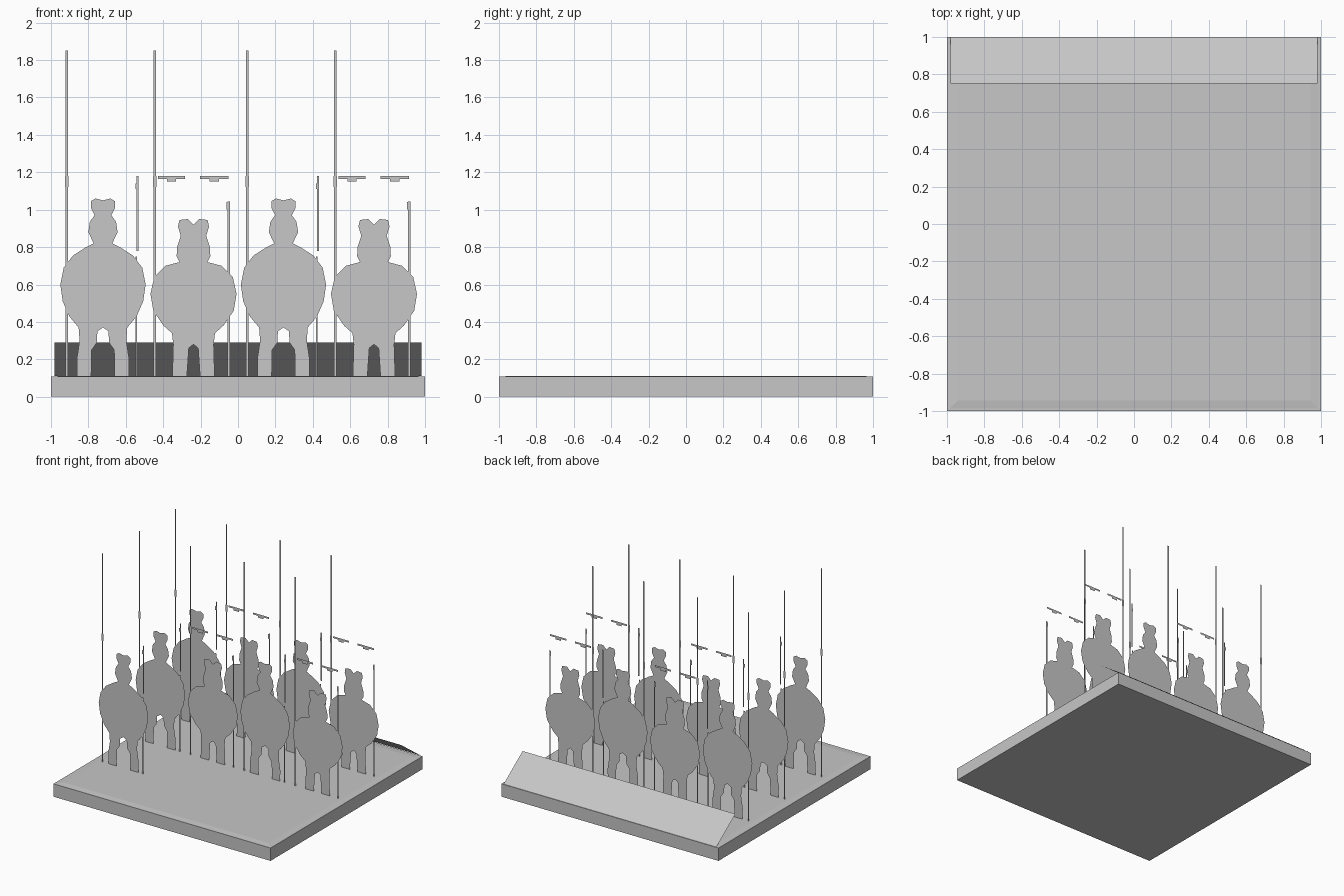
import bpy
import bmesh
from mathutils import Vector

cube = bpy.data.objects.get("Cube")
if cube:
    bpy.data.objects.remove(cube, do_unlink=True)

grey = bpy.data.materials.new("plain grey")
grey.use_nodes = True
grey.diffuse_color = (0.57, 0.57, 0.57, 1)
grey.node_tree.nodes["Principled BSDF"].inputs["Base Color"].default_value = grey.diffuse_color

GROUND = 0.112
ROWS = {"front": -0.476, "middle": 0.01, "rear": 0.484}


def finish(bm, name):
    mesh = bpy.data.meshes.new(name)
    bm.to_mesh(mesh)
    bm.free()
    mesh.materials.append(grey)
    obj = bpy.data.objects.new(name, mesh)
    bpy.context.collection.objects.link(obj)
    return obj


def flat_shapes(name, outlines, place):
    """One flat face per outline; place maps a 2D point into space."""
    bm = bmesh.new()
    for outline in outlines:
        bm.faces.new([bm.verts.new(place(u, v)) for u, v in outline])
    return finish(bm, name)


def bar(u0, u1, v0, v1):
    return [(u0, v0), (u1, v0), (u1, v1), (u0, v1)]


def mirrored(half):
    return half + [(-u, v) for u, v in reversed(half) if u > 0]


def stick(a, b, width):
    a, b = Vector(a), Vector(b)
    side = (b - a).orthogonal().normalized() * width / 2
    return [a - side, b - side, b + side, a + side]


# Half outlines of the two soldier types, from the hat down to the crotch
tall_hat = mirrored([
    (0, 1.05), (.04, 1.06), (.065, 1.045), (.065, 1.01), (.045, .97), (.07, .935),
    (.078, .88), (.05, .82), (.09, .8), (.16, .755), (.21, .69), (.228, .6),
    (.215, .51), (.18, .43), (.13, .37), (.125, .3), (.14, .2), (.138, GROUND),
    (.063, GROUND), (.06, .25), (.032, .29), (.03, .35), (0, .37)])
notched_hat = mirrored([
    (0, .92), (.03, .95), (.075, .945), (.083, .91), (.068, .86), (.088, .8),
    (.09, .75), (.075, .72), (.15, .7), (.21, .64), (.23, .55), (.215, .46),
    (.16, .38), (.115, .34), (.108, .28), (.113, GROUND), (.035, GROUND),
    (.025, .26), (0, .28)])


def floating_bar(u0, u1):
    third = (u1 - u0) / 3
    return [(u0, 1.165), (u0 + third, 1.165), (u0 + third, 1.15), (u1 - third, 1.15),
            (u1 - third, 1.165), (u1, 1.165), (u1, 1.18), (u0, 1.18)]


def soldier(name, x, y, notched):
    def upright(u, v):
        return (x + u, y, v)

    body = notched_hat if notched else tall_hat
    flat_shapes(name + "_body", [body], upright)
    pike = -.207 if notched else -.193
    flat_shapes(name + "_pike", [bar(pike - .006, pike + .006, GROUND, 1.85),
                                 bar(pike - .009, pike + .009, 1.12, 1.18)], upright)
    if notched:
        flat_shapes(name + "_staff", [bar(.183, .194, GROUND, 1.045),
                                      bar(.176, .183, 1, 1.04)], upright)
        flat_shapes(name + "_floating_bars",
                    [floating_bar(-.19, -.045), floating_bar(.035, .187)], upright)
    else:
        flat_shapes(name + "_staff", [bar(.173, .183, GROUND, .75),
                                      bar(.18, .19, .78, 1.18),
                                      bar(.173, .18, 1.11, 1.14)], upright)


# Slab with a softly raised top
bm = bmesh.new()
bmesh.ops.create_cube(bm, size=1)
bmesh.ops.scale(bm, vec=(2, 2, .107), verts=bm.verts)
bmesh.ops.translate(bm, vec=(0, 0, .0535), verts=bm.verts)
top = max(bm.faces, key=lambda f: f.calc_center_median().z)
bmesh.ops.inset_region(bm, faces=[top], thickness=.02)
bmesh.ops.inset_region(bm, faces=[top], thickness=.06, depth=.005)
finish(bm, "base_slab")

# Open ramp leaning up from the back edge
bm = bmesh.new()
corners = [(.98, 1, .11), (-.98, 1, .11), (-.98, .75, .29), (.98, .75, .29)]
bm.faces.new([bm.verts.new(c) for c in corners])
bm.normal_update()
finish(bm, "back_ramp")

# Standing ranks
columns = [(-.722, False), (-.238, True), (.243, False), (.727, True)]
for row, y in ROWS.items():
    for i, (x, notched) in enumerate(columns):
        if row != "front" or i == 0:
            soldier(f"{row}_soldier_{i + 1}", x, y, notched)

# Ground marks where the remaining front soldiers have fallen
wide_mark = [(-.2, -.28), (-.16, -.38), (-.11, -.42), (-.1, -.46), (-.06, -.5),
             (-.07, -.57), (-.02, -.59), (.03, -.57), (.04, -.5), (.08, -.45),
             (.15, -.42), (.2, -.36), (.2, -.305), (0, -.31), (-.09, -.3)]
long_mark = [(-.21, -.3), (-.2, -.36), (-.14, -.4), (-.06, -.44), (.06, -.44),
             (.1, -.38), (.2, -.37), (.21, -.29), (.13, -.28), (0, -.33),
             (-.1, -.3), (-.17, -.32)]
for i, (x, wide) in enumerate(columns[1:]):
    def lying(u, v, x=x):
        return (x + u, v, GROUND + .002)

    pole = ((-.21, -.25), (.21, -.29)) if wide else ((-.18, -.31), (.17, -.25))
    flat_shapes(f"fallen_mark_{i + 1}", [
        wide_mark if wide else long_mark,
        stick(*pole, .006),
        bar(-.08, -.035, -.69, -.645),
        bar(.025, .07, -.69, -.645)], lying)
